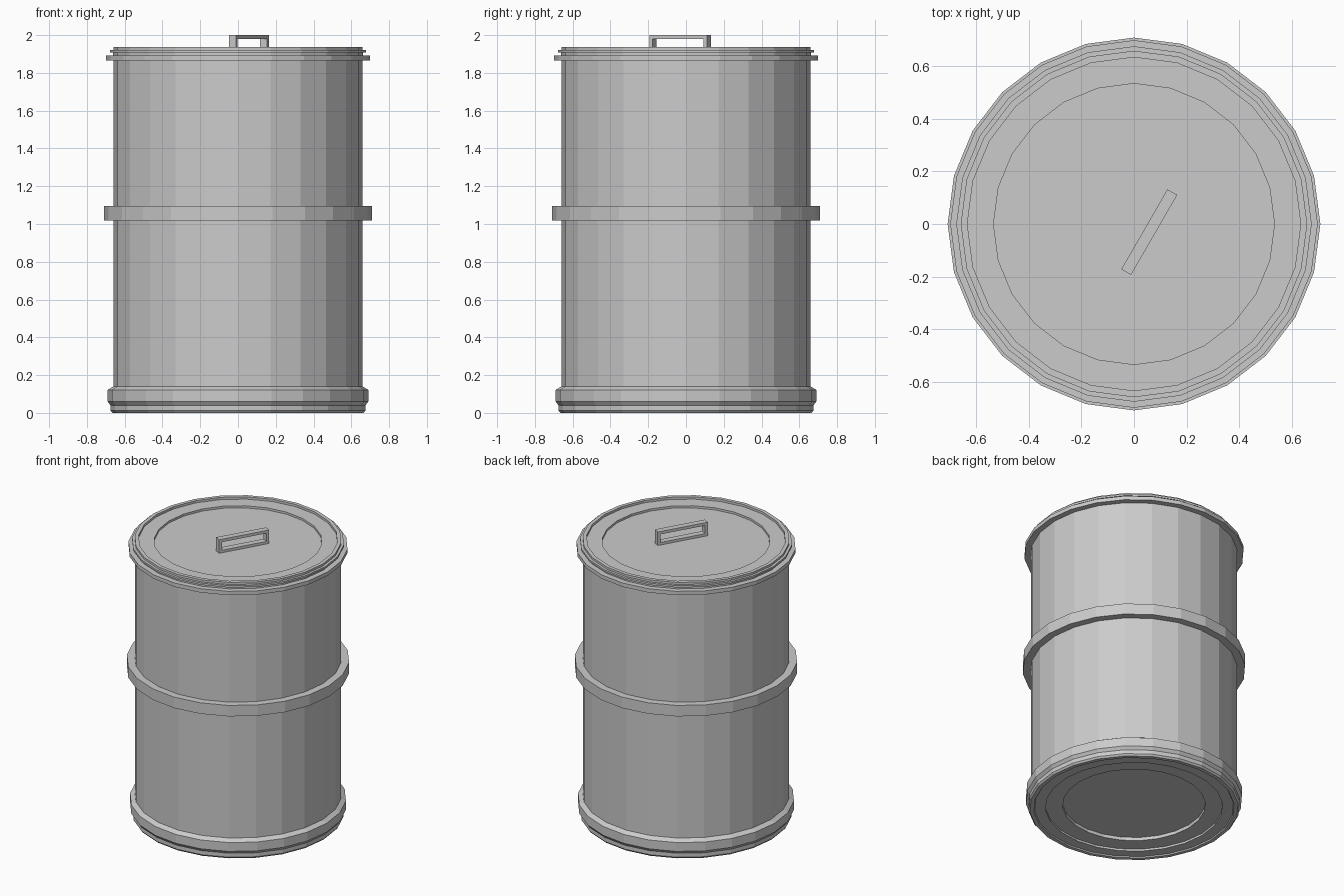
import bpy, bmesh, math
from mathutils import Matrix

if "Cube" in bpy.data.objects:
    bpy.data.objects.remove(bpy.data.objects["Cube"])

SIDES = 24


def add_object(name, bm):
    bmesh.ops.recalc_face_normals(bm, faces=bm.faces)
    mesh = bpy.data.meshes.new(name)
    bm.to_mesh(mesh)
    bm.free()
    obj = bpy.data.objects.new(name, mesh)
    bpy.context.collection.objects.link(obj)
    return obj


def lathe(name, profile, closed=False):
    """Revolve (radius, z) points around z; open profile ends are capped."""
    bm = bmesh.new()
    rings = []
    for r, z in profile:
        rings.append([bm.verts.new((r * math.cos(a), r * math.sin(a), z))
                      for a in (2 * math.pi * i / SIDES for i in range(SIDES))])
    pairs = list(zip(rings, rings[1:]))
    if closed:
        pairs.append((rings[-1], rings[0]))
    else:
        bm.faces.new(rings[0])
        bm.faces.new(rings[-1])
    for a, b in pairs:
        for i in range(SIDES):
            j = (i + 1) % SIDES
            bm.faces.new((a[i], a[j], b[j], b[i]))
    return add_object(name, bm)


# Drum wall with flared foot and stepped recess underneath
lathe("drum_body", [
    (0.455, 0.045), (0.455, 0.022), (0.565, 0.022), (0.565, 0.008), (0.635, 0.008),
    (0.64, 0.0), (0.665, 0.0), (0.675, 0.012), (0.675, 0.04), (0.69, 0.06),
    (0.69, 0.122), (0.66, 0.14), (0.66, 1.88)])

# Hoop around the middle
lathe("middle_hoop", [(0.655, 1.018), (0.71, 1.018), (0.71, 1.095), (0.655, 1.095)], closed=True)

# Lid with stepped rim and sunken centre
lathe("lid", [
    (0.655, 1.865), (0.70, 1.865), (0.70, 1.892), (0.662, 1.892), (0.662, 1.908),
    (0.677, 1.908), (0.677, 1.921), (0.66, 1.921), (0.66, 1.936), (0.635, 1.936),
    (0.635, 1.92), (0.535, 1.92), (0.535, 1.905)])

# Handle: rectangular frame set diagonally on the lid
L, W, T, Z0, Z1 = 0.352, 0.043, 0.02, 1.903, 2.0
bm = bmesh.new()
outer = [(-L / 2, Z0), (L / 2, Z0), (L / 2, Z1), (-L / 2, Z1)]
inner = [(-L / 2 + T, Z0 + T), (L / 2 - T, Z0 + T), (L / 2 - T, Z1 - T), (-L / 2 + T, Z1 - T)]
loops = [[bm.verts.new((x, y, z)) for x, z in pts]
         for pts, y in ((outer, -W / 2), (inner, -W / 2), (inner, W / 2), (outer, W / 2))]
for k in range(4):
    a, b = loops[k], loops[(k + 1) % 4]
    for i in range(4):
        j = (i + 1) % 4
        bm.faces.new((a[i], a[j], b[j], b[i]))
bm.transform(Matrix.Translation((0.058, -0.031, 0)) @ Matrix.Rotation(math.radians(60), 4, 'Z'))
add_object("lid_handle", bm)
